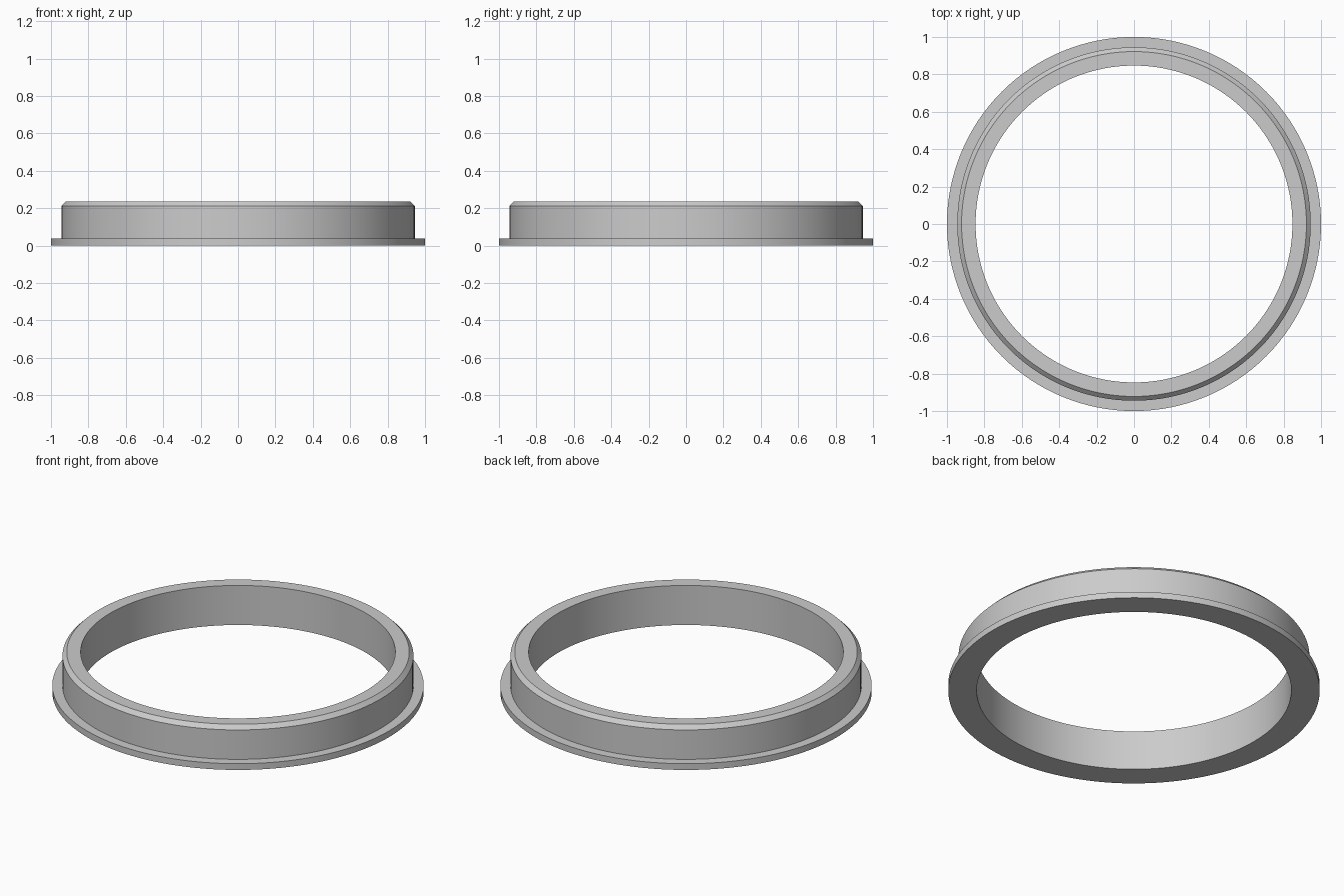
import bpy
import bmesh
from math import cos, sin, tau, radians

cube = bpy.data.objects.get("Cube")
if cube:
    bpy.data.objects.remove(cube, do_unlink=True)

SEGMENTS = 128

# Plain grey material
grey = bpy.data.materials.new("plain grey")
grey.use_nodes = True
colour = (0.6, 0.6, 0.6, 1)
grey.diffuse_color = colour
grey.node_tree.nodes["Principled BSDF"].inputs["Base Color"].default_value = colour


def lathe(name, profile, material):
    """Sweep a closed (radius, height) profile around the z axis."""
    bm = bmesh.new()
    rings = []
    for i in range(SEGMENTS):
        a = tau * i / SEGMENTS
        rings.append([bm.verts.new((r * cos(a), r * sin(a), z)) for r, z in profile])
    n = len(profile)
    for i, ring in enumerate(rings):
        nxt = rings[(i + 1) % SEGMENTS]
        for j in range(n):
            k = (j + 1) % n
            bm.faces.new((ring[j], nxt[j], nxt[k], ring[k]))
    bmesh.ops.recalc_face_normals(bm, faces=bm.faces)
    mesh = bpy.data.meshes.new(name)
    bm.to_mesh(mesh)
    bm.free()
    mesh.materials.append(material)
    obj = bpy.data.objects.new(name, mesh)
    bpy.context.collection.objects.link(obj)
    bpy.ops.object.select_all(action="DESELECT")
    obj.select_set(True)
    bpy.context.view_layer.objects.active = obj
    bpy.ops.object.shade_smooth_by_angle(angle=radians(30))
    return obj


# Ring: bottom flange, upright wall, chamfered top edge, open bore
lathe("flanged_ring", [
    (0.847, 0), (1, 0),
    (1, 0.037), (0.945, 0.037),
    (0.945, 0.212), (0.922, 0.235),
    (0.847, 0.235),
], grey)
